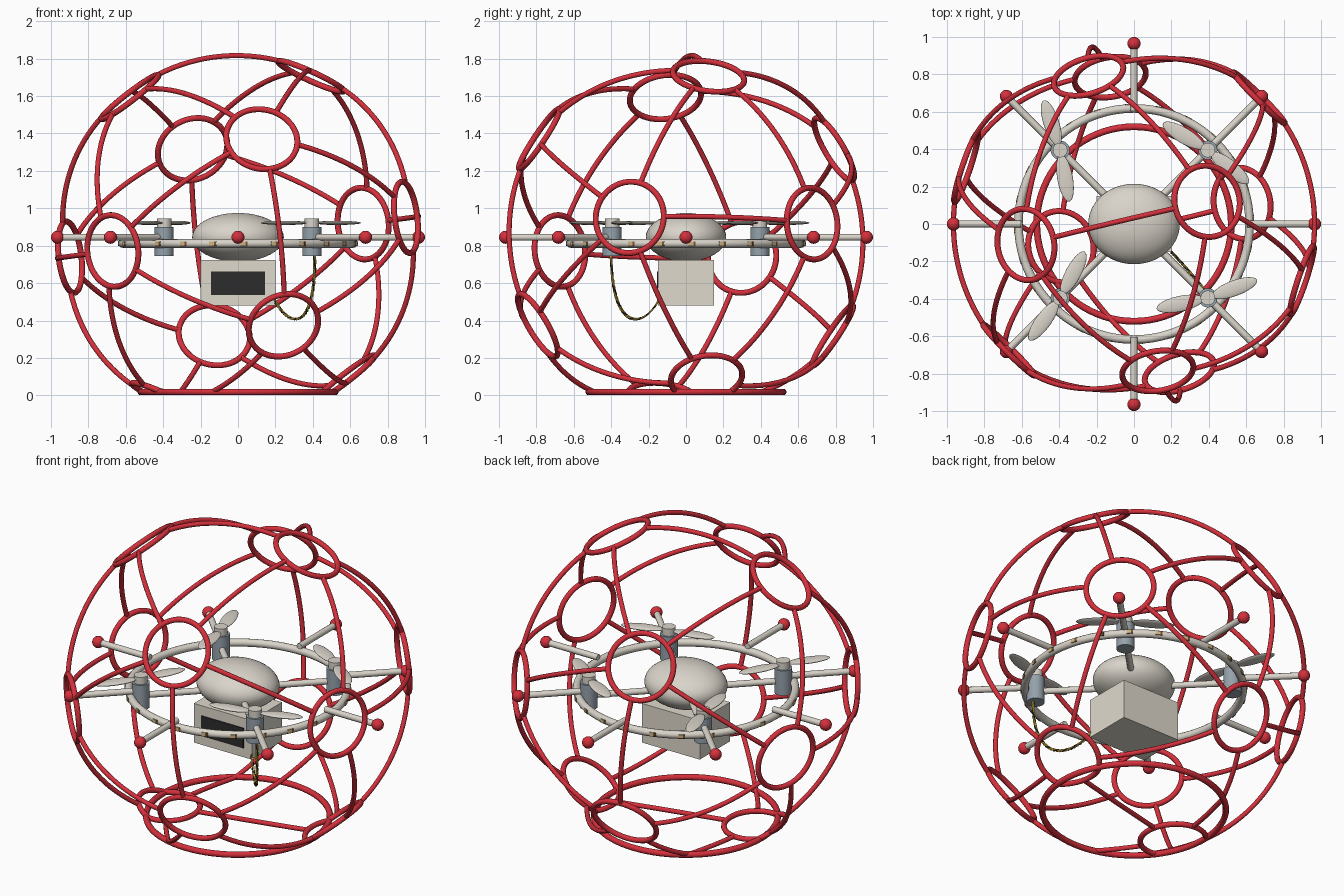
import bpy, math
from math import sin, cos, pi, radians
from mathutils import Vector

cube = bpy.data.objects.get("Cube")
if cube:
    bpy.data.objects.remove(cube)


def material(name, rgb):
    m = bpy.data.materials.new(name)
    m.use_nodes = True
    m.diffuse_color = (*rgb, 1)
    m.node_tree.nodes["Principled BSDF"].inputs["Base Color"].default_value = (*rgb, 1)
    return m


RED = material("cage red", (0.66, 0.03, 0.045))
SHELL = material("warm white", (0.7, 0.66, 0.59))
BOX = material("box beige", (0.74, 0.7, 0.61))
MOTOR = material("motor blue grey", (0.3, 0.36, 0.41))
DARK = material("panel black", (0.025, 0.025, 0.025))
TAN = material("light tan", (0.64, 0.46, 0.22))
BROWN = material("dark brown", (0.17, 0.09, 0.035))
YELLOW = material("wire yellow", (0.75, 0.5, 0.05))


def finish(name, mat, smooth=True):
    ob = bpy.context.object
    ob.name = name
    ob.data.materials.clear()
    ob.data.materials.append(mat)
    if smooth:
        bpy.ops.object.shade_smooth_by_angle(angle=radians(40))
    return ob


def tube(name, points, radius, mat, closed=False, sides=3):
    """Round tube along a list of points."""
    cu = bpy.data.curves.new(name, "CURVE")
    cu.dimensions = "3D"
    cu.bevel_depth = radius
    cu.bevel_resolution = sides
    cu.use_fill_caps = True
    sp = cu.splines.new("POLY")
    sp.points.add(len(points) - 1)
    for p, co in zip(sp.points, points):
        p.co = (*co, 1)
    sp.use_cyclic_u = closed
    ob = bpy.data.objects.new(name, cu)
    bpy.context.collection.objects.link(ob)
    bpy.ops.object.select_all(action="DESELECT")
    ob.select_set(True)
    bpy.context.view_layer.objects.active = ob
    bpy.ops.object.convert(target="MESH")
    return finish(name, mat)


def box(name, center, size, mat, turn=0):
    bpy.ops.mesh.primitive_cube_add(size=1, location=center, rotation=(0, 0, turn))
    bpy.context.object.scale = size
    return finish(name, mat, False)


def ball(name, center, size, mat, segments=32, turn=0):
    bpy.ops.mesh.primitive_uv_sphere_add(segments=segments, ring_count=segments // 2,
                                         location=center, rotation=(0, 0, turn))
    bpy.context.object.scale = size
    return finish(name, mat)


def cylinder(name, center, radius, height, mat):
    bpy.ops.mesh.primitive_cylinder_add(vertices=24, radius=radius, depth=height, location=center)
    return finish(name, mat)


# Cage: icosahedron corners on a sphere, flattened where it meets the base
MID = Vector((0, 0, 0.845))
R = 0.972
HOOP = 0.192
FLOOR = 0.018
hoop_angle = math.asin(HOOP / R)

pole = Vector((0.41, 0.127, 0.903)).normalized()
side = Vector((-0.605, -0.127, 0.786))
side = (side - pole * side.dot(pole)).normalized()
other = pole.cross(side)
corners = [pole]
for k in range(5):
    a = 2 * pi * k / 5 - 0.013
    corners.append((pole + 2 * (side * cos(a) + other * sin(a))).normalized())
corners += [-c for c in corners]


def on_cage(d):
    p = MID + d * R
    p.z = max(p.z, FLOOR)
    return p


for i, c in enumerate(corners):
    u = c.orthogonal().normalized()
    v = c.cross(u)
    loop = [on_cage(c * cos(hoop_angle) + (u * cos(t) + v * sin(t)) * sin(hoop_angle))
            for t in (2 * pi * n / 56 for n in range(56))]
    tube(f"cage_hoop_{i + 1}", loop, 0.016, RED, True)
    for j in range(i):
        e = corners[j]
        if 0.3 < c.dot(e) < 0.6:
            full = c.angle(e)
            w = (e - c * c.dot(e)).normalized()
            span = [hoop_angle + (full - 2 * hoop_angle) * n / 20 for n in range(21)]
            tube(f"cage_strut_{j + 1}_{i + 1}", [on_cage(c * cos(t) + w * sin(t)) for t in span],
                 0.014, RED)


def circle(radius, z, count):
    return [(radius * cos(2 * pi * n / count), radius * sin(2 * pi * n / count), z)
            for n in range(count)]


tube("base_ring", circle(0.52, FLOOR, 80), 0.018, RED, True)

# Light ring around the rotors
tube("light_ring", circle(0.618, 0.812, 80), 0.023, SHELL, True, 4)
for n in range(24):
    for label, mat, shift, width in (("lamp", TAN, 0, 0.026), ("lamp_end", BROWN, 0.03, 0.011)):
        a = 2 * pi * n / 24 + shift + 0.04
        box(f"{label}_{n + 1}", (0.637 * cos(a), 0.637 * sin(a), 0.811),
            (0.01, width, 0.024), mat, a)

# Body, cargo box and front panel
ball("body", (0, 0, 0.845), (0.245, 0.215, 0.13), SHELL, 48)
box("cargo_box", (0, 0, 0.602), (0.4, 0.3, 0.244), BOX)
box("front_panel", (0, -0.152, 0.6), (0.29, 0.008, 0.125), DARK)

# Eight bumper rods, with inner arms on the diagonals
for k in range(8):
    d = Vector((cos(k * pi / 4), sin(k * pi / 4), 0))
    tip = d * 0.965 + MID
    tube(f"bumper_rod_{k + 1}", [d * 0.605 + MID, tip], 0.019, SHELL)
    ball(f"bumper_ball_{k + 1}", tip, (0.035,) * 3, RED, 20)
    if k % 2:
        low = MID - Vector((0, 0, 0.028))
        tube(f"rotor_arm_{k + 1}", [d * 0.12 + low, d * 0.56 + low], 0.019, SHELL)

# Rotors: motor, hub cap and two blades each
for n, (sx, sy, heading) in enumerate(((1, -1, 20), (-1, 1, 108), (1, 1, 149), (-1, -1, 62))):
    x, y = sx * 0.395, sy * 0.395
    cylinder(f"motor_{n + 1}", (x, y, 0.823), 0.051, 0.155, MOTOR)
    cylinder(f"hub_{n + 1}", (x, y, 0.922), 0.039, 0.046, SHELL)
    for b in range(2):
        a = radians(heading + 172 * b)
        ball(f"blade_{n + 1}_{b + 1}", (x + 0.152 * cos(a), y + 0.152 * sin(a), 0.922),
             (0.128, 0.042, 0.011), SHELL, 24, a)

# Twisted cable hanging from the front motor to the box
p = [Vector(q) for q in ((0.41, -0.4, 0.76), (0.42, -0.4, 0.33),
                         (0.27, -0.22, 0.34), (0.18, -0.13, 0.54))]
for n, mat in enumerate((YELLOW, DARK, YELLOW)):
    path = []
    for s in range(91):
        t = s / 90
        c = (p[0] * (1 - t) ** 3 + p[1] * 3 * t * (1 - t) ** 2
             + p[2] * 3 * t * t * (1 - t) + p[3] * t ** 3)
        a = 2 * pi * (9 * t + n / 3)
        path.append(c + Vector((cos(a), sin(a) * 0.7, sin(a) * 0.7)) * 0.005)
    tube(f"cable_wire_{n + 1}", path, 0.0045, mat, False, 1)
